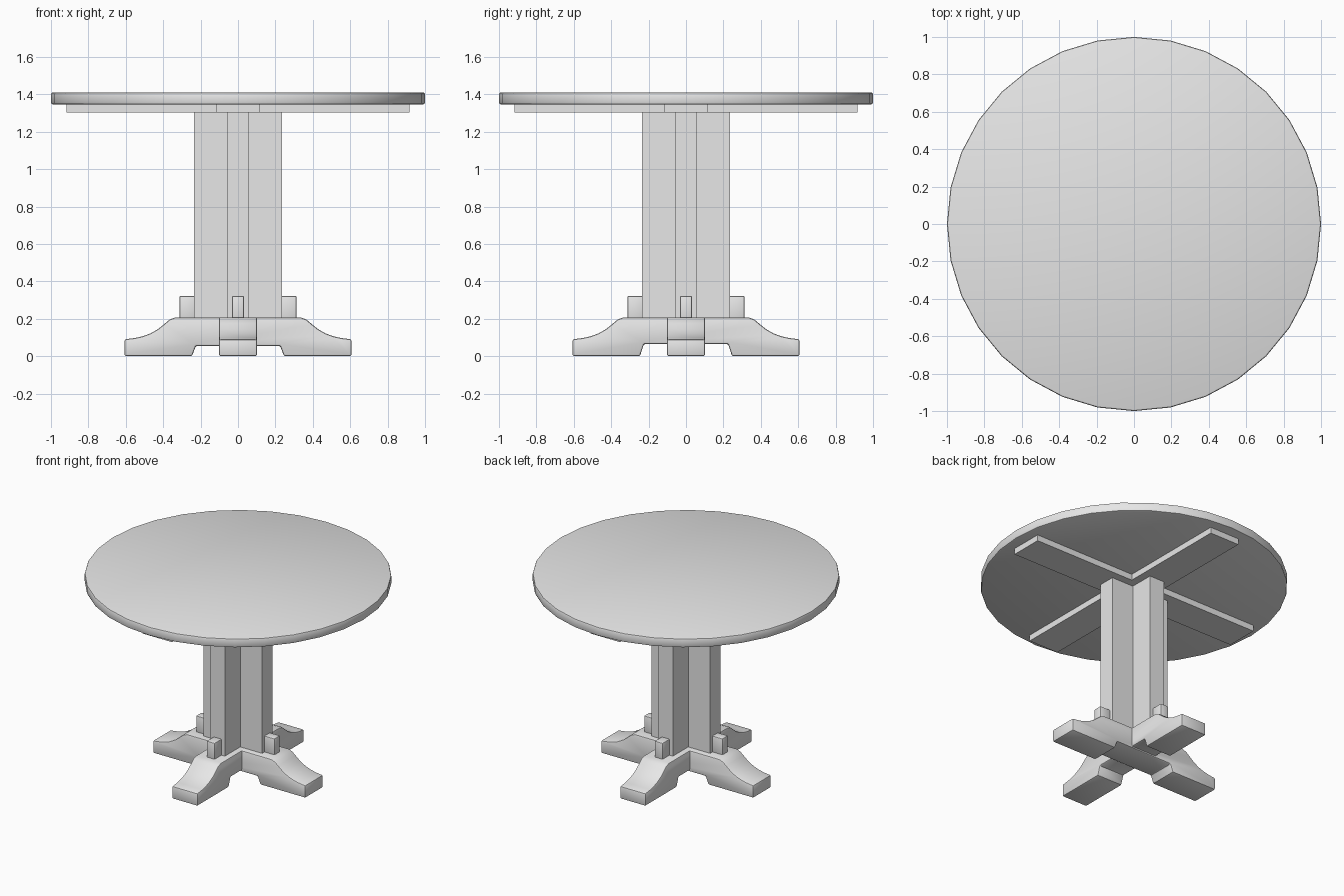
import bpy, bmesh, math
from mathutils import Matrix

if "Cube" in bpy.data.objects:
    bpy.data.objects.remove(bpy.data.objects["Cube"], do_unlink=True)

grey = bpy.data.materials.new("plain_grey")
grey.use_nodes = True
grey.diffuse_color = (0.8, 0.8, 0.8, 1)
grey.node_tree.nodes["Principled BSDF"].inputs["Base Color"].default_value = (0.8, 0.8, 0.8, 1)


def prism(name, outline, low, high, matrix=Matrix(), bevel=0.0, segments=2):
    """Extrude a closed outline along local z, place it and soften its edges."""
    bm = bmesh.new()
    face = bm.faces.new([bm.verts.new((x, y, low)) for x, y in outline])
    ext = bmesh.ops.extrude_face_region(bm, geom=[face])
    verts = [g for g in ext["geom"] if isinstance(g, bmesh.types.BMVert)]
    bmesh.ops.translate(bm, verts=verts, vec=(0, 0, high - low))
    bmesh.ops.transform(bm, matrix=matrix, verts=bm.verts[:])
    bmesh.ops.recalc_face_normals(bm, faces=bm.faces[:])
    mesh = bpy.data.meshes.new(name)
    bm.to_mesh(mesh)
    bm.free()
    mesh.materials.append(grey)
    ob = bpy.data.objects.new(name, mesh)
    bpy.context.collection.objects.link(ob)
    bpy.ops.object.select_all(action="DESELECT")
    bpy.context.view_layer.objects.active = ob
    ob.select_set(True)
    if bevel:
        mod = ob.modifiers.new("soft_edges", "BEVEL")
        mod.width = bevel
        mod.segments = segments
        mod.limit_method = "ANGLE"
        mod.angle_limit = math.radians(40)
        bpy.ops.object.modifier_apply(modifier=mod.name)
    bpy.ops.object.shade_smooth_by_angle(angle=math.radians(30))
    return ob


def cross(reach, half):
    """Plus-shaped outline with four equal arms."""
    arm = [(reach, -half), (reach, half), (half, half)]
    points = []
    for _ in range(4):
        points += arm
        arm = [(-y, x) for x, y in arm]
    return points


# Round top
circle = [(math.cos(i * math.tau / 32), math.sin(i * math.tau / 32)) for i in range(32)]
prism("table_top", circle, 1.346, 1.41, bevel=0.01)

# Crossed battens under the top, and the plus-shaped column
prism("top_battens", cross(0.918, 0.117), 1.303, 1.346)
prism("column", cross(0.234, 0.06), 0.2, 1.303)

# Two crossing foot beams with sloping shoulders and an arched underside
for name, gap, turn in (("foot_beam_side", 0.055, 0), ("foot_beam_front", 0.065, 90)):
    half = [(0.225, gap), (0.246, 0), (0.607, 0), (0.607, 0.09), (0.55, 0.097),
            (0.507, 0.107), (0.467, 0.122), (0.427, 0.145), (0.39, 0.175),
            (0.365, 0.196), (0.335, 0.207)]
    outline = half + [(-x, z) for x, z in reversed(half)]
    upright = Matrix.Rotation(math.radians(turn), 4, "Z") @ Matrix.Rotation(math.radians(90), 4, "X")
    prism(name, outline, -0.102, 0.102, upright, bevel=0.01)

# Small blocks against each column arm
block = [(0.225, -0.033), (0.313, -0.033), (0.313, 0.033), (0.225, 0.033)]
for i, side in enumerate(("left", "back", "right", "front")):
    prism(side + "_block", block, 0.18, 0.322, Matrix.Rotation(i * math.pi / 2, 4, "Z"), bevel=0.008)
